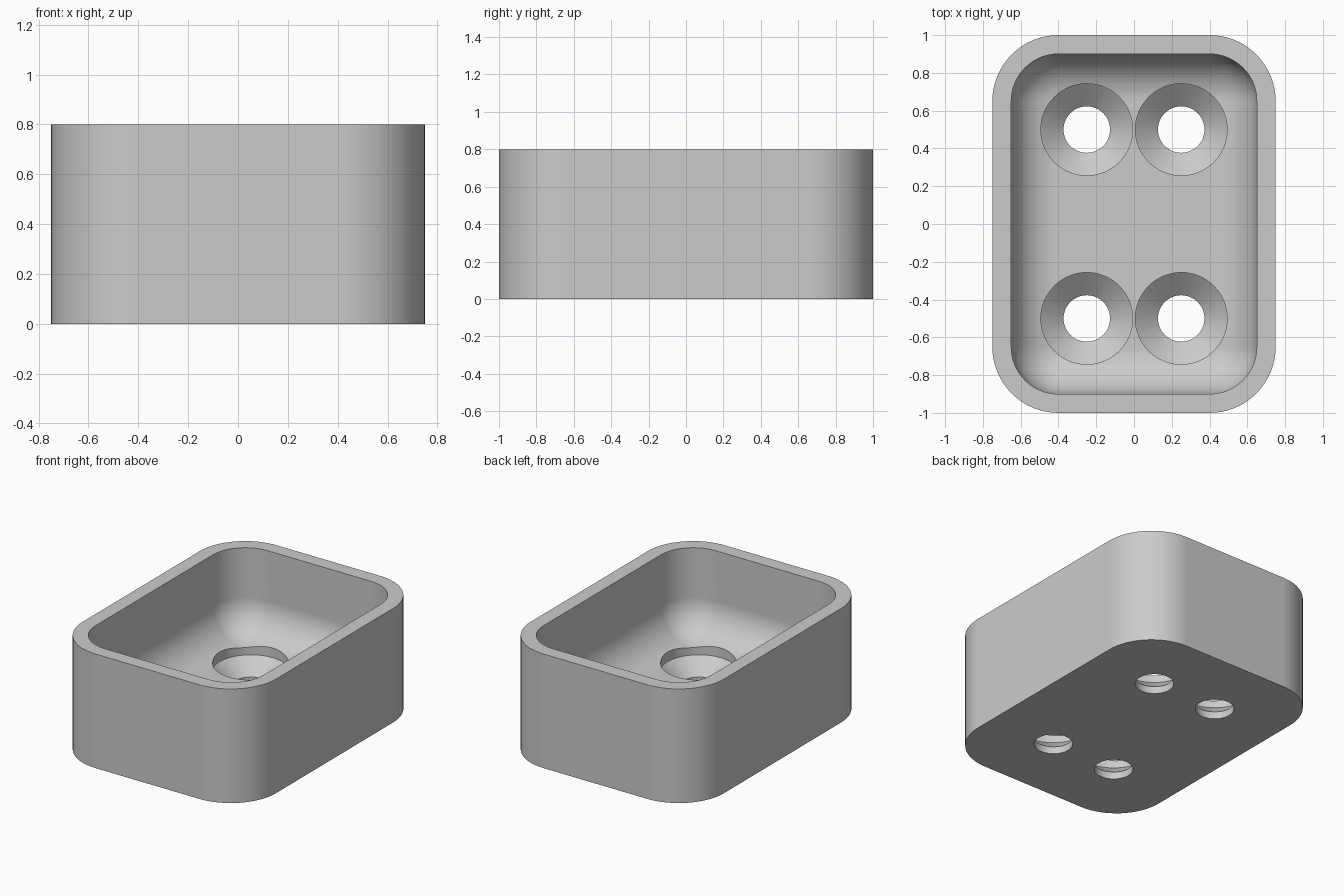
import bpy
import bmesh
from math import sin, cos, pi

cube = bpy.data.objects.get("Cube")
if cube:
    bpy.data.objects.remove(cube, do_unlink=True)

HEIGHT, FLOOR = 0.8, 0.2
CORE_X, CORE_Y = 0.4, 0.65      # centres of the rounded corners
OUTER_R, INNER_R = 0.35, 0.25   # corner radii outside and inside
STEPS = 16


def material(name, rgb):
    mat = bpy.data.materials.new(name)
    mat.use_nodes = True
    mat.diffuse_color = (*rgb, 1)
    mat.node_tree.nodes["Principled BSDF"].inputs["Base Color"].default_value = (*rgb, 1)
    return mat


def rounded_ring(bm, radius, z):
    corners = [(1, 1), (-1, 1), (-1, -1), (1, -1)]
    ring = []
    for i, (sx, sy) in enumerate(corners):
        for k in range(STEPS + 1):
            a = (i + k / STEPS) * pi / 2
            ring.append(bm.verts.new((sx * CORE_X + radius * cos(a),
                                      sy * CORE_Y + radius * sin(a), z)))
    return ring


def circle_ring(bm, cx, cy, radius, z, sides=64):
    return [bm.verts.new((cx + radius * cos(2 * pi * k / sides),
                          cy + radius * sin(2 * pi * k / sides), z))
            for k in range(sides)]


def skin(bm, rings):
    for low, high in zip(rings, rings[1:]):
        for i in range(len(low)):
            j = (i + 1) % len(low)
            bm.faces.new((low[i], low[j], high[j], high[i]))
    bm.faces.new(rings[0][::-1])
    bm.faces.new(rings[-1])


def finish(bm, name):
    bmesh.ops.remove_doubles(bm, verts=bm.verts, dist=1e-5)
    bmesh.ops.recalc_face_normals(bm, faces=bm.faces)
    mesh = bpy.data.meshes.new(name)
    bm.to_mesh(mesh)
    bm.free()
    obj = bpy.data.objects.new(name, mesh)
    bpy.context.collection.objects.link(obj)
    return obj


# Tray: outer wall, rim, inner wall and a quarter-round sweep into the floor
bm = bmesh.new()
rings = [rounded_ring(bm, OUTER_R, 0), rounded_ring(bm, OUTER_R, HEIGHT),
         rounded_ring(bm, INNER_R, HEIGHT)]
for k in range(STEPS + 1):
    a = k / STEPS * pi / 2
    rings.append(rounded_ring(bm, INNER_R * cos(a), FLOOR + INNER_R * (1 - sin(a))))
skin(bm, rings)
tray = finish(bm, "tray")
tray.data.materials.append(material("plain grey", (0.6, 0.6, 0.6)))

# Countersunk screw holes: shaft, cone and straight head recess
bm = bmesh.new()
HOLE = [(0.123, -0.1), (0.123, 0.05), (0.243, 0.15), (0.243, 0.4)]
for x in (-0.25, 0.25):
    for y in (-0.5, 0.5):
        skin(bm, [circle_ring(bm, x, y, r, z) for r, z in HOLE])
cutter = finish(bm, "screw_hole_cutter")
cutter.hide_render = True

cut = tray.modifiers.new("screw_holes", 'BOOLEAN')
cut.operation = 'DIFFERENCE'
cut.solver = 'EXACT'
cut.object = cutter

bpy.ops.object.select_all(action='DESELECT')
tray.select_set(True)
bpy.context.view_layer.objects.active = tray
bpy.ops.object.modifier_apply(modifier=cut.name)
bpy.data.objects.remove(cutter, do_unlink=True)

# Smooth rounds with crisp rims
bpy.ops.object.shade_smooth_by_angle(angle=pi / 6)
weighted = tray.modifiers.new("weighted_normals", 'WEIGHTED_NORMAL')
weighted.keep_sharp = True
